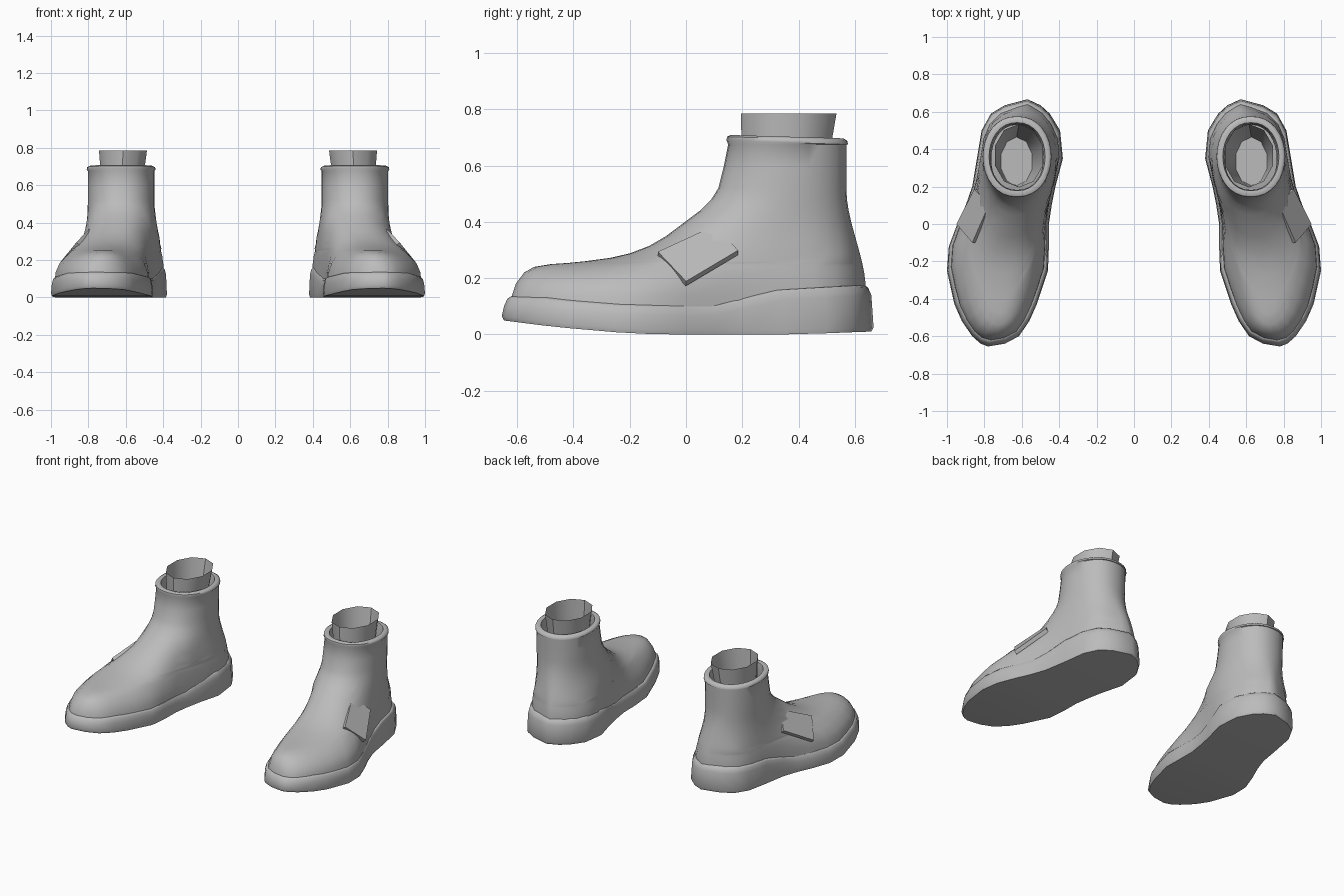
import bpy, math
from mathutils import Vector

if "Cube" in bpy.data.objects:
    bpy.data.objects.remove(bpy.data.objects["Cube"])

grey = bpy.data.materials.new("plain grey")
grey.use_nodes = True
grey.diffuse_color = (0.5, 0.5, 0.5, 1)
grey.node_tree.nodes["Principled BSDF"].inputs["Base Color"].default_value = (0.5, 0.5, 0.5, 1)

# Sole plan of the left boot: y, inner x, outer x
PLAN = [(-.655, .78, .78), (-.64, .69, .82), (-.6, .615, .865), (-.52, .56, .92), (-.43, .52, .96),
        (-.25, .46, 1), (-.12, .455, .99), (0, .455, .945), (.1, .44, .9), (.2, .42, .865),
        (.35, .38, .84), (.5, .395, .815), (.59, .45, .765), (.635, .5, .69), (.667, .57, .57)]
# Heights along the sole: y, z
SOLE_TOP = [(-.66, .135), (-.5, .13), (-.35, .11), (0, .1), (.12, .1), (.3, .155), (.66, .175)]
SOLE_BOTTOM = [(-.66, .05), (-.5, .03), (-.3, .01), (-.1, 0), (.4, 0), (.66, .01)]
# Front profile from toe to ankle: y, z
INSTEP = [(-.625, .08), (-.62, .135), (-.605, .18), (-.575, .22), (-.54, .24), (-.48, .25), (-.42, .254),
          (-.36, .26), (-.27, .272), (-.2, .288), (-.13, .315), (-.07, .35), (-.01, .395), (.05, .44),
          (.09, .48), (.115, .52), (.135, .6), (.15, .675)]


def interp(table, v, col=1):
    if v <= table[0][0]:
        return table[0][col]
    for a, b in zip(table, table[1:]):
        if v <= b[0]:
            return a[col] + (b[col] - a[col]) * (v - a[0]) / (b[0] - a[0])
    return table[-1][col]


def smooth(a, b, v):
    t = min(max((v - a) / (b - a), 0), 1)
    return t * t * (3 - 2 * t)


def cap(n, start, flip):
    """Strips across a ring whose point i lies opposite point n - i."""
    faces = []
    for i in range(n // 2):
        ids = [i, i + 1, n - i - 1, (n - i) % n]
        ids = list(dict.fromkeys(ids))
        faces.append([start + k for k in (ids[::-1] if flip else ids)])
    return faces


def add_part(name, verts, faces, angle=40):
    mesh = bpy.data.meshes.new(name)
    mesh.from_pydata(verts, [], faces)
    mesh.materials.append(grey)
    obj = bpy.data.objects.new(name, mesh)
    bpy.context.collection.objects.link(obj)
    bpy.ops.object.select_all(action='DESELECT')
    obj.select_set(True)
    bpy.context.view_layer.objects.active = obj
    bpy.ops.object.shade_smooth_by_angle(angle=math.radians(angle))
    mirror = obj.modifiers.new("other boot", 'MIRROR')
    mirror.use_mirror_merge = False
    return obj


def loft(name, rings, bottom=False, top=False, angle=40):
    """Skin a stack of rings, counter-clockwise seen from above."""
    n = len(rings[0])
    verts = [p for ring in rings for p in ring]
    faces = []
    for j in range(len(rings) - 1):
        for i in range(n):
            k = (i + 1) % n
            faces.append([j * n + i, j * n + k, (j + 1) * n + k, (j + 1) * n + i])
    if bottom:
        faces += cap(n, 0, True)
    if top:
        faces += cap(n, (len(rings) - 1) * n, False)
    return add_part(name, verts, faces, angle)


# Sole: plan outline lofted between the curved bottom and top edges
outline = [(xo, y) for y, xi, xo in PLAN] + [(xi, y) for y, xi, xo in PLAN[-2:0:-1]]


def sole_ring(shrink, table, dz):
    return [(.69 + (x - .69) * (1 - shrink * 1.3), y * (1 - shrink), interp(table, y) + dz) for x, y in outline]


loft("sole", [sole_ring(.012, SOLE_BOTTOM, 0), sole_ring(0, SOLE_BOTTOM, .015),
              sole_ring(.012, SOLE_TOP, -.035), sole_ring(.03, SOLE_TOP, -.008),
              sole_ring(.05, SOLE_TOP, 0), sole_ring(.09, SOLE_TOP, 0)], True, True, 50)

# Upper: level rings that go from the foot shape to an oval ankle
HALF = 16
heights = [(z, y) for y, z in INSTEP]


def upper_ring(z, inset=0, lift=0):
    front = interp(heights, z) + inset
    back = .57 + .07 * (1 - smooth(.15, .52, z)) - inset
    blend = smooth(.16, .52, z)
    sides = ([], [])
    for i in range(HALF + 1):
        a = math.pi * i / HALF
        u = (1 - math.cos(a)) / 2
        y = front + (back - front) * u
        # foot: an arch over the sole plan, as high as the instep at this y
        plan_y = (y + (.64 - back) * u) * 1.042
        xi, xo = interp(PLAN, plan_y, 1), interp(PLAN, plan_y, 2)
        rise = (z - .08) / max(interp(INSTEP, y) - .08, .001) if y < .1 else (z - .08) / (.42 + 9 * (y - .1))
        arch = max(1 - min(max(rise, 0), 1) ** 2.3, 0) ** (1 / 2.3)
        if i in (0, HALF):
            arch = 0
        mid, half = (xi + xo) / 2, (xo - xi) / 2 * .93 * arch
        # ankle: a plain oval
        oval = (.178 - inset) * math.sin(a) ** .9 if 0 < i < HALF else 0
        tilt = lift * (1 - u)
        for side, sign in zip(sides, (1, -1)):
            foot, ankle = mid + sign * half, .625 + sign * oval
            side.append((foot + (ankle - foot) * blend, y, z + tilt))
    return sides[0] + sides[1][-2:0:-1]


rings = [upper_ring(z) for y, z in INSTEP]
# rolled collar and its inner wall
rings += [upper_ring(.675, -.006, .015), upper_ring(.688, -.004, .015), upper_ring(.697, .01, .012),
          upper_ring(.695, .028, .01), upper_ring(.66, .035), upper_ring(.55, .04)]
loft("boot_upper", rings, angle=55)


# Sock: open tapered tube with a floor
def sock_ring(z, x0, x1, y0, y1, sides=10):
    return [((x0 + x1) / 2 + (x1 - x0) / 2 * math.sin(math.tau * i / sides),
             (y0 + y1) / 2 - (y1 - y0) / 2 * math.cos(math.tau * i / sides), z) for i in range(sides)]


loft("sock_tube", [sock_ring(.38, .54, .715, .205, .465), sock_ring(.785, .48, .75, .195, .535)], bottom=True)

# Strap tab: thin slanted plate on the outer side
corners = [Vector(c) for c in ((.86, -.1, .29), (.945, 0, .185), (.85, .185, .295), (.77, .105, .385))]
normal = (corners[1] - corners[0]).cross(corners[3] - corners[0]).normalized()
plate = [c + normal * d for d in (-.02, .006) for c in corners]
add_part("strap_tab", plate, [(3, 2, 1, 0), (4, 5, 6, 7)] +
         [(i, (i + 1) % 4, (i + 1) % 4 + 4, i + 4) for i in range(4)], 30)
